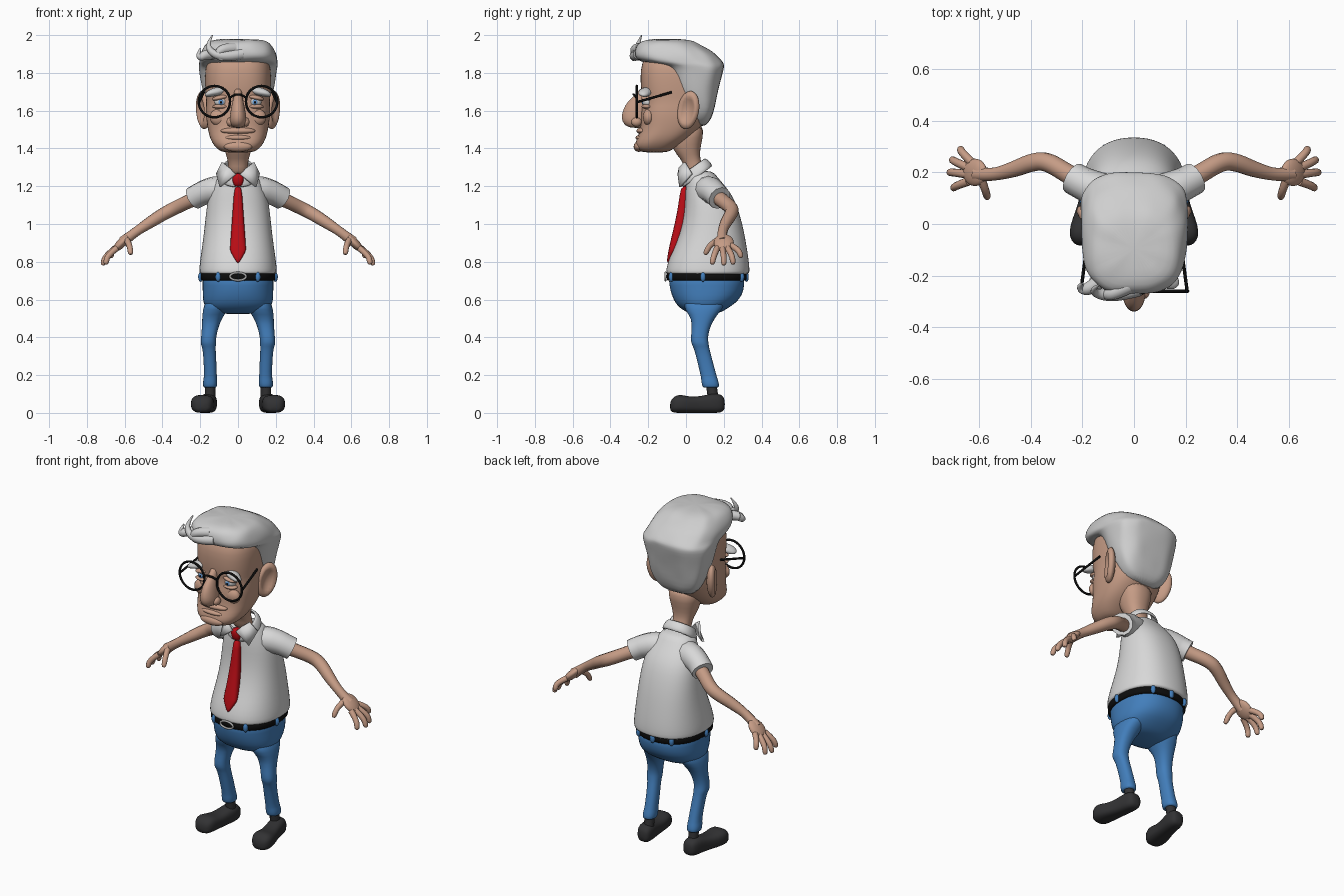
import bpy, bmesh, math
from mathutils import Vector, Matrix, Euler, noise


def material(name, r, g, b):
    m = bpy.data.materials.new(name)
    m.diffuse_color = (r, g, b, 1)
    return m


SKIN = material("skin", .56, .33, .235)
WHITE = material("shirt_white", .69, .69, .69)
GREY = material("hair_grey", .62, .62, .62)
RED = material("tie_red", .5, .004, .008)
DENIM = material("trouser_blue", .055, .21, .5)
BLACK = material("black", .004, .004, .004)
SHOE = material("shoe_charcoal", .032, .032, .034)
METAL = material("buckle_grey", .4, .4, .4)
IRIS = material("iris_blue", .13, .32, .65)


def finish(name, mesh, mat, mirror=False, sub=0, thick=0):
    ob = bpy.data.objects.new(name, mesh)
    bpy.context.collection.objects.link(ob)
    mesh.materials.clear()
    mesh.materials.append(mat)
    for p in mesh.polygons:
        p.use_smooth = True
        p.material_index = 0
    if thick:
        ob.modifiers.new("thick", 'SOLIDIFY').thickness = thick
    if mirror:
        ob.modifiers.new("mirror", 'MIRROR').use_mirror_merge = False
    if sub:
        s = ob.modifiers.new("smooth", 'SUBSURF')
        s.levels = s.render_levels = sub
    return ob


def from_bm(name, bm, mat, rough=0, **kw):
    if rough:
        for v in bm.verts:
            v.co += noise.noise_vector(v.co * 14) * rough
    bmesh.ops.recalc_face_normals(bm, faces=bm.faces)
    me = bpy.data.meshes.new(name)
    bm.to_mesh(me)
    bm.free()
    return finish(name, me, mat, **kw)


def loft(name, rings, mat, axis='z', e=2.3, n=28, cap=True, shear=0, sub=1, **kw):
    """Rings are (position, low, high, half width, centre x); superellipse sections."""
    bm = bmesh.new()
    loops = []
    for pos, lo, hi, rx, *cx in rings:
        loop = []
        for i in range(n):
            a = 2 * math.pi * i / n
            c, s = math.cos(a), math.sin(a)
            x = (cx[0] if cx else 0) + rx * math.copysign(abs(c) ** (2 / e), c)
            v = (lo + hi) / 2 + (hi - lo) / 2 * math.copysign(abs(s) ** (2 / e), s)
            co = (x, v, pos + shear * (v - .04)) if axis == 'z' else (x, pos, v)
            loop.append(bm.verts.new(co))
        loops.append(loop)
    for a, b in zip(loops, loops[1:]):
        for i in range(n):
            j = (i + 1) % n
            bm.faces.new((a[i], a[j], b[j], b[i]))
    if cap:
        bm.faces.new(loops[0])
        bm.faces.new(loops[-1])
    return from_bm(name, bm, mat, sub=sub, **kw)


def blob(name, loc, size, mat, rot=(0, 0, 0), dent=0, **kw):
    bm = bmesh.new()
    bmesh.ops.create_uvsphere(bm, u_segments=24, v_segments=16, radius=1)
    for v in bm.verts:
        r = math.hypot(v.co.y, v.co.z)
        if dent and v.co.x > 0 and r < .75:
            v.co.x -= dent * (1 - (r / .75) ** 2)
    turn = Euler([math.radians(d) for d in rot]).to_matrix().to_4x4()
    bm.transform(Matrix.Translation(loc) @ turn @ Matrix.Diagonal((*size, 1)))
    return from_bm(name, bm, mat, **kw)


def tube(name, pts, mat, radii, closed=False, smooth=True, **kw):
    cu = bpy.data.curves.new(name, 'CURVE')
    cu.dimensions, cu.bevel_depth, cu.bevel_resolution = '3D', 1, 4
    cu.use_fill_caps = True
    sp = cu.splines.new('NURBS' if smooth else 'POLY')
    sp.points.add(len(pts) - 1)
    for i, p in enumerate(pts):
        sp.points[i].co = (*p, 1)
        sp.points[i].radius = radii[i] if isinstance(radii, (list, tuple)) else radii
    sp.use_cyclic_u = closed
    sp.use_endpoint_u, sp.order_u, sp.resolution_u = True, 3, 6
    tmp = bpy.data.objects.new("tmp", cu)
    bpy.context.collection.objects.link(tmp)
    dg = bpy.context.evaluated_depsgraph_get()
    me = bpy.data.meshes.new_from_object(tmp.evaluated_get(dg))
    bpy.data.objects.remove(tmp)
    return finish(name, me, mat, **kw)


def oval(cx, y, cz, rx, rz, n=36):
    return [(cx + rx * math.cos(2 * math.pi * i / n), y, cz + rz * math.sin(2 * math.pi * i / n)) for i in range(n)]


# Shoes, socks
loft("shoe", [(.206, .02, .07, .025, .152), (.19, 0, .1, .042, .153), (.14, 0, .105, .048, .158),
              (.08, 0, .088, .047, .168), (.02, 0, .083, .057, .182), (-.03, 0, .1, .063, .19),
              (-.066, 0, .088, .054, .19), (-.086, .012, .055, .03, .19)], SHOE, axis='y', e=2.7, mirror=True)
tube("sock", [(.148, .145, .07), (.148, .14, .11), (.148, .13, .17)], SHOE, .028, mirror=True)

# Trousers
loft("trouser_leg", [(.62, -.03, .24, .07, .1), (.54, -.005, .185, .066, .122), (.5, .03, .15, .052, .138),
                     (.44, .03, .122, .042, .15), (.39, .024, .115, .04, .157), (.36, .03, .122, .041, .157),
                     (.345, .042, .122, .034, .153), (.25, .065, .148, .034, .147), (.185, .08, .165, .034, .146),
                     (.175, .08, .17, .038, .147), (.14, .085, .178, .038, .148), (.132, .092, .17, .032, .148)],
     DENIM, n=20, mirror=True)
loft("trouser_seat", [(.735, -.09, .305, .188), (.7, -.092, .31, .188), (.65, -.085, .308, .188),
                      (.6, -.068, .285, .188), (.565, -.045, .24, .178), (.54, -.01, .2, .15),
                      (.522, .03, .16, .09)], DENIM, e=2.3)

# Belt, loops and buckle
loft("belt", [(.698, -.1, .318, .196), (.7, -.103, .322, .199), (.742, -.103, .322, .199), (.745, -.1, .318, .196)],
     BLACK, n=40)
for i, (x, y) in enumerate([(.105, -.078), (.197, .09), (.11, .295)]):
    blob(f"belt_loop_{i}", (x, y, .72), (.014, .014, .026), DENIM, mirror=True)
blob("belt_loop_back", (0, .32, .72), (.016, .012, .026), DENIM)
tube("buckle", oval(0, -.108, .722, .042, .02), METAL, .006, closed=True, smooth=False)

# Shirt
loft("shirt_body", [(.732, -.1, .328, .2), (.738, -.106, .336, .206), (.76, -.107, .338, .207), (.82, -.09, .332, .2),
                    (.9, -.052, .319, .188), (1, -.018, .3, .176), (1.1, -.006, .27, .166), (1.16, -.005, .24, .152),
                    (1.21, 0, .2, .13), (1.25, 0, .165, .105), (1.285, .01, .14, .08)], WHITE)
tube("sleeve", [(.05, .1, 1.18), (.11, .12, 1.185), (.17, .145, 1.17), (.205, .16, 1.155), (.236, .178, 1.137)],
     WHITE, [.07, .073, .067, .063, .063], mirror=True)
loft("collar_band", [(1.235, -.02, .142, .1), (1.275, -.02, .125, .092), (1.31, -.02, .098, .077)], WHITE,
     cap=False, shear=.7, thick=.012)
bm = bmesh.new()
flap = [(.01, -.034, 1.262), (.04, -.028, 1.295), (.078, .0, 1.325), (.108, .035, 1.265), (.09, -.025, 1.195)]
bm.faces.new([bm.verts.new(p) for p in flap])
from_bm("collar_flap", bm, WHITE, mirror=True, thick=.014)

# Tie
loft("tie_knot", [(1.27, -.03, .01, .018), (1.255, -.04, .02, .033), (1.225, -.037, .02, .03),
                  (1.195, -.028, .02, .02)], RED, n=16, e=3)
loft("tie_blade", [(1.21, -.028, .02, .02), (1.1, -.04, .01, .026), (1, -.06, 0, .034), (.9, -.085, -.03, .041),
                   (.865, -.092, -.05, .043), (.855, -.094, -.055, .042), (.79, -.105, -.085, .003)],
     RED, n=16, e=2.6)

# Arms and hands
tube("arm", [(.17, .145, 1.16), (.25, .19, 1.125), (.34, .246, 1.082), (.4, .238, 1.05), (.46, .213, 1.012),
             (.555, .187, .95), (.61, .195, .905)], SKIN, [.042, .037, .037, .035, .032, .023, .03], mirror=True)
blob("palm", (.616, .2, .9), (.062, .053, .024), SKIN, rot=(0, 45, 0), mirror=True)
FINGERS = [((.642, .165, .872), (.69, .148, .835), (.7, .138, .79)), ((.648, .193, .87), (.7, .2, .835), (.716, .2, .785)),
           ((.645, .22, .872), (.695, .242, .84), (.705, .25, .79)), ((.63, .24, .885), (.668, .278, .865), (.672, .292, .825)),
           ((.59, .17, .915), (.575, .13, .895), (.568, .102, .842))]
for i, (a, b, c) in enumerate(FINGERS):
    tip = Vector(c) + (Vector(c) - Vector(b)).normalized() * .004
    tube(f"finger_{i}", [a, b, c, tip], SKIN, [.017, .015, .015, .006], mirror=True)

# Neck and head
loft("neck", [(1.25, .0, .11, .055), (1.31, -.012, .09, .052), (1.345, -.028, .074, .056), (1.39, -.07, .074, .072),
              (1.45, -.08, .088, .088), (1.54, -.08, .1, .1)], SKIN, n=24)
loft("head", [(1.378, -.22, -.11, .07), (1.388, -.255, -.08, .1), (1.415, -.272, -.04, .127), (1.45, -.262, .015, .148),
              (1.5, -.24, .07, .16), (1.55, -.24, .105, .168), (1.6, -.238, .12, .172), (1.65, -.226, .13, .168),
              (1.69, -.238, .135, .173), (1.78, -.243, .14, .176), (1.85, -.237, .14, .172), (1.92, -.2, .08, .13)],
     SKIN, e=2.6, n=32)
blob("ear", (.184, .012, 1.603), (.03, .062, .102), SKIN, rot=(-12, 0, -27), dent=1.1, mirror=True)

# Nose, lips, cheeks
loft("nose", [(1.72, -.245, -.2, .018), (1.69, -.262, -.2, .022), (1.66, -.296, -.2, .026), (1.63, -.324, -.2, .034),
              (1.58, -.342, -.2, .043), (1.545, -.34, -.2, .046), (1.52, -.322, -.2, .037), (1.508, -.29, -.22, .02)],
     SKIN, n=20, e=2)
blob("nostril_wing", (.04, -.262, 1.54), (.021, .028, .024), SKIN, mirror=True)
blob("upper_lip", (0, -.232, 1.493), (.092, .03, .019), SKIN)
blob("lower_lip", (0, -.243, 1.457), (.07, .024, .015), SKIN)
blob("chin", (0, -.25, 1.41), (.075, .027, .028), SKIN)
blob("cheek", (.1, -.198, 1.565), (.05, .03, .045), SKIN, mirror=True)

# Eyes, lids and brows
blob("eyeball", (.09, -.197, 1.647), (.034, .034, .03), WHITE, mirror=True)
blob("iris", (.09, -.228, 1.645), (.014, .005, .014), IRIS, mirror=True)
blob("pupil", (.09, -.232, 1.645), (.006, .003, .006), BLACK, mirror=True)
blob("upper_lid", (.092, -.205, 1.669), (.046, .032, .014), SKIN, rot=(0, 12, 0), mirror=True)
blob("lower_lid", (.092, -.205, 1.622), (.044, .03, .013), SKIN, mirror=True)
blob("eyebrow", (.118, -.214, 1.7), (.062, .033, .021), GREY, rot=(0, 17, -16), rough=.006, mirror=True)

# Hair
loft("hair", [(1.515, .045, .105, .075), (1.56, .02, .137, .135), (1.62, 0, .152, .165), (1.69, -.062, .17, .182),
              (1.76, -.078, .186, .196), (1.82, -.095, .2, .206), (1.842, -.13, .202, .208), (1.858, -.245, .198, .206),
              (1.885, -.27, .17, .204), (1.915, -.272, .135, .196), (1.945, -.262, .085, .18), (1.968, -.24, .045, .155),
              (1.98, -.18, -.01, .1)], GREY, e=2.9, n=40, rough=.009)
LOCKS = [[(.02, -.25, 1.9), (-.06, -.275, 1.885), (-.135, -.275, 1.9), (-.165, -.255, 1.95), (-.135, -.235, 2.0)],
         [(-.02, -.24, 1.93), (-.08, -.27, 1.93), (-.11, -.275, 1.9), (-.085, -.28, 1.868), (-.06, -.275, 1.875)],
         [(-.1, -.2, 1.9), (-.17, -.25, 1.9), (-.2, -.255, 1.88), (-.21, -.24, 1.9), (-.2, -.23, 1.93)]]
for i, pts in enumerate(LOCKS):
    tube(f"hair_lock_{i}", pts, GREY, [.03, .027, .02, .012, .003])

# Glasses
tube("glasses_rim", oval(.125, -.26, 1.648, .083, .083), BLACK, .0065, closed=True, smooth=False, mirror=True)
tube("glasses_bridge", [(-.046, -.26, 1.665), (-.025, -.272, 1.683), (0, -.28, 1.687), (.025, -.272, 1.683),
                        (.046, -.26, 1.665)], BLACK, .006)
tube("glasses_temple", [(.206, -.26, 1.645), (.181, -.075, 1.698)], BLACK, .0065, smooth=False, mirror=True)
